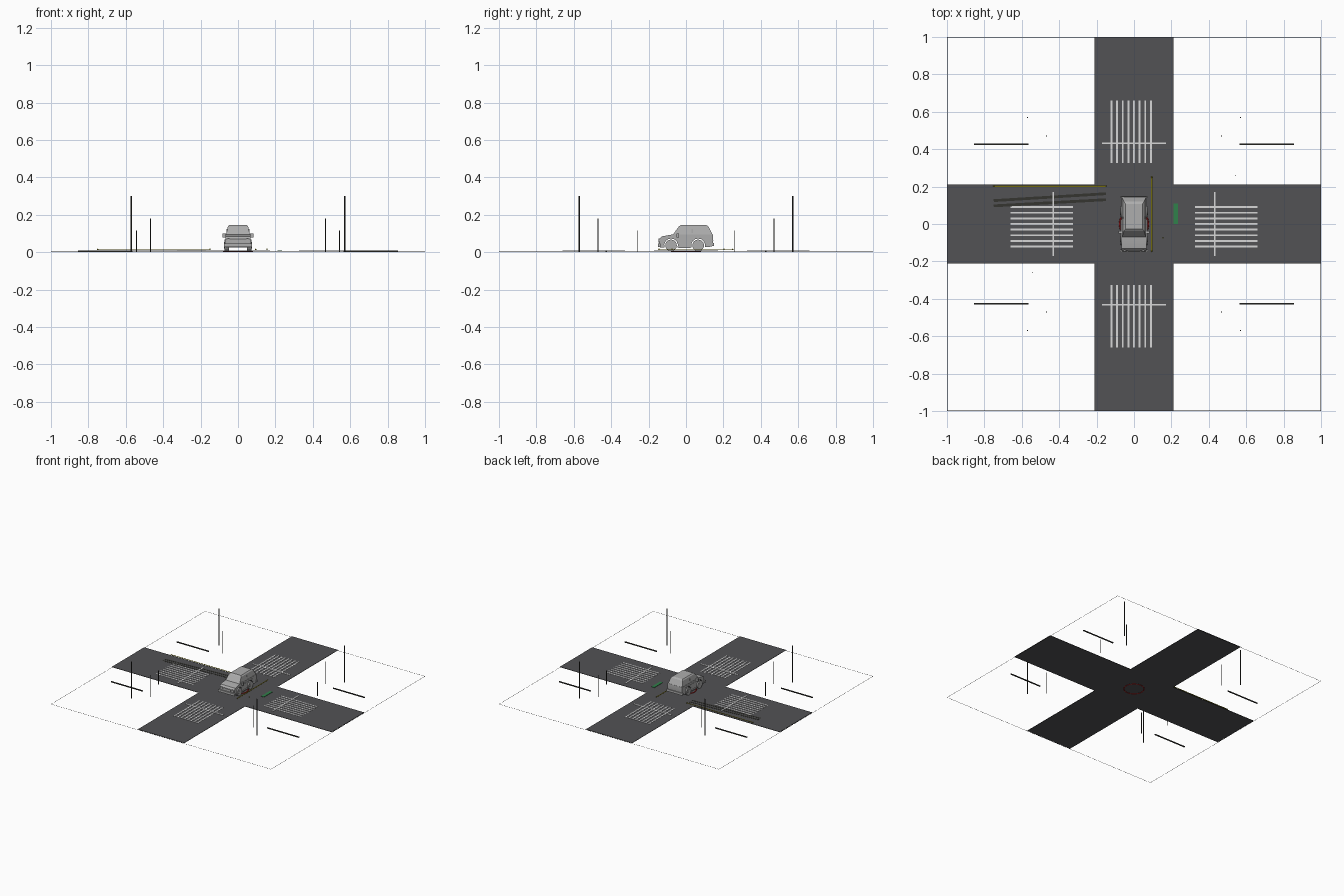
import bpy, bmesh, math
from mathutils import Vector, Matrix

if "Cube" in bpy.data.objects:
    bpy.data.objects.remove(bpy.data.objects["Cube"])


def material(name, r, g, b):
    m = bpy.data.materials.new(name)
    m.diffuse_color = (r, g, b, 1)
    m.use_nodes = True
    m.node_tree.nodes["Principled BSDF"].inputs["Base Color"].default_value = m.diffuse_color
    return m


ASPHALT = material("asphalt", 0.085, 0.085, 0.09)
WHITE = material("road_white", 0.68, 0.68, 0.68)
GREY = material("car_grey", 0.42, 0.42, 0.42)
DARK = material("dark_metal", 0.035, 0.035, 0.03)
YELLOW = material("yellow", 0.42, 0.36, 0.01)
GREEN = material("green", 0.03, 0.22, 0.07)
RED = material("red", 0.35, 0.01, 0.01)


def finish(name, bm, mat, smooth=False):
    bmesh.ops.recalc_face_normals(bm, faces=bm.faces)
    me = bpy.data.meshes.new(name)
    bm.to_mesh(me)
    bm.free()
    me.materials.append(mat)
    ob = bpy.data.objects.new(name, me)
    bpy.context.collection.objects.link(ob)
    if smooth:
        bpy.ops.object.select_all(action="DESELECT")
        ob.select_set(True)
        bpy.context.view_layer.objects.active = ob
        bpy.ops.object.shade_smooth_by_angle(angle=math.radians(35))
    return ob


def boxes(name, spans, mat):
    """Several boxes in one object, each (x0, x1, y0, y1, z0, z1)."""
    bm = bmesh.new()
    for x0, x1, y0, y1, z0, z1 in spans:
        m = (Matrix.Translation(((x0 + x1) / 2, (y0 + y1) / 2, (z0 + z1) / 2))
             @ Matrix.Diagonal((x1 - x0, y1 - y0, z1 - z0, 1)))
        bmesh.ops.create_cube(bm, size=1, matrix=m)
    return finish(name, bm, mat)


def cylinder(bm, centre, radius, depth, axis="Z", segments=12):
    rot = Matrix.Rotation(math.pi / 2, 4, "Y") if axis == "X" else (
        Matrix.Rotation(math.pi / 2, 4, "X") if axis == "Y" else Matrix())
    bmesh.ops.create_cone(bm, cap_ends=True, segments=segments, radius1=radius, radius2=radius,
                          depth=depth, matrix=Matrix.Translation(centre) @ rot)


def strip(name, a, b, width, z, mat, thick=0.001):
    """Flat band on the ground from a to b."""
    a, b = Vector(a), Vector(b)
    d, mid = b - a, (a + b) / 2
    bm = bmesh.new()
    m = (Matrix.Translation((mid.x, mid.y, z)) @ Matrix.Rotation(math.atan2(d.y, d.x), 4, "Z")
         @ Matrix.Diagonal((d.length, width, thick, 1)))
    bmesh.ops.create_cube(bm, size=1, matrix=m)
    return finish(name, bm, mat)


# Crossing roads, one outline so the middle is shared
bm = bmesh.new()
w = 0.21
outline = []
for k in range(4):
    r = Matrix.Rotation(k * math.pi / 2, 3, "Z")
    outline += [r @ Vector(p) for p in ((w, -w, 0.003), (1, -w, 0.003), (1, w, 0.003))]
face = bm.faces.new([bm.verts.new(p) for p in outline])
ext = bmesh.ops.extrude_face_region(bm, geom=[face])
bmesh.ops.translate(bm, vec=(0, 0, 0.003),
                    verts=[v for v in ext["geom"] if isinstance(v, bmesh.types.BMVert)])
finish("crossroads", bm, ASPHALT)

# Crosswalk stripes with a stop line over each road arm
marks = []
for s in (-1, 1):
    n0, n1 = sorted((s * 0.325, s * 0.66))
    for i in range(8):
        c = -0.12 + 0.03 * i
        marks.append((c - 0.005, c + 0.005, n0, n1, 0.005, 0.0075))
        marks.append((n0, n1, c - 0.005, c + 0.005, 0.005, 0.0075))
    c = s * 0.432
    marks.append((-0.17, 0.17, c - 0.005, c + 0.005, 0.005, 0.0085))
    marks.append((c - 0.005, c + 0.005, -0.17, 0.17, 0.005, 0.0085))
boxes("crosswalk_markings", marks, WHITE)

# Skid marks
strip("skid_mark_outer", (-0.75, 0.125), (-0.15, 0.162), 0.015, 0.0075, DARK)
strip("skid_mark_inner", (-0.75, 0.097), (-0.15, 0.13), 0.015, 0.0075, DARK)

# Yellow measuring lines with end beads
for name, a, b in (("yellow_line_west", (-0.75, 0.203), (-0.15, 0.203)),
                   ("yellow_line_middle", (0.095, -0.145), (0.095, 0.25))):
    strip(name, a, b, 0.008, 0.015, YELLOW)
bm = bmesh.new()
for x, y in ((-0.75, 0.203), (-0.15, 0.203), (0.095, -0.145), (0.095, 0.25), (0.155, -0.075)):
    bmesh.ops.create_uvsphere(bm, u_segments=8, v_segments=6, radius=0.004,
                              matrix=Matrix.Translation((x, y, 0.015)))
finish("line_beads", bm, YELLOW)

# Green patch beside the car
boxes("green_patch", [(0.211, 0.236, 0.0, 0.11, 0.006, 0.009)], GREEN)

# Red ring under the car
bm = bmesh.new()
N, M, R, T = 40, 8, 0.076, 0.005
rings = [[bm.verts.new(((R + T * math.cos(q)) * math.cos(p), (R + T * math.cos(q)) * math.sin(p),
                        0.005 + T * math.sin(q)))
          for q in (2 * math.pi * j / M for j in range(M))]
         for p in (2 * math.pi * i / N for i in range(N))]
for i in range(N):
    for j in range(M):
        a, b, k = rings[i], rings[(i + 1) % N], (j + 1) % M
        bm.faces.new((a[j], b[j], b[k], a[k]))
finish("red_ring", bm, RED, True)

# Posts of three heights
bm = bmesh.new()
for sx in (-1, 1):
    for sy in (-1, 1):
        cylinder(bm, (sx * 0.57, sy * 0.57, 0.15), 0.0035, 0.30)
        cylinder(bm, (sx * 0.468, sy * 0.47, 0.09), 0.003, 0.18)
    cylinder(bm, (sx * 0.542, sx * 0.258, 0.058), 0.0022, 0.115)
finish("posts", bm, DARK, True)

# Low kerb bars and the hairline border of the plot
boxes("kerb_bars", [(sx * 0.71 - 0.145, sx * 0.71 + 0.145, sy * 0.427 - 0.0035, sy * 0.427 + 0.0035, 0.002, 0.01)
                    for sx in (-1, 1) for sy in (-1, 1)], DARK)
h = 0.0008
boxes("plot_border", [(-1, 1, s - h, s + h, 0, 0.001) for s in (h - 1, 1 - h)]
      + [(s - h, s + h, -1, 1, 0, 0.001) for s in (h - 1, 1 - h)], DARK)

# Car body: side profile with wheel arches, drawn across the width
WHEELS, ARCH, AXLE = (-0.08, 0.065), 0.037, 0.036
profile = [(-0.14, 0.026)]
for wy in WHEELS:
    a0 = math.asin((AXLE - 0.026) / ARCH)
    for i in range(9):
        a = math.pi + a0 - (math.pi + 2 * a0) * i / 8
        profile.append((wy + ARCH * math.cos(a), AXLE + ARCH * math.sin(a)))
profile += [(0.14, 0.03), (0.146, 0.06), (0.143, 0.095), (-0.07, 0.095), (-0.13, 0.084), (-0.142, 0.07)]
bm = bmesh.new()
face = bm.faces.new([bm.verts.new((-0.066, y, z)) for y, z in profile])
ext = bmesh.ops.extrude_face_region(bm, geom=[face])
bmesh.ops.translate(bm, vec=(0.132, 0, 0),
                    verts=[v for v in ext["geom"] if isinstance(v, bmesh.types.BMVert)])
finish("car_body", bm, GREY, True)

# Cabin: stacked rectangles narrowing to the roof
bm = bmesh.new()
levels = [(0.064, -0.07, 0.142, 0.094), (0.054, -0.038, 0.12, 0.137), (0.046, -0.028, 0.108, 0.145)]
loops = [[bm.verts.new(p) for p in ((-x, f, z), (x, f, z), (x, b, z), (-x, b, z))] for x, f, b, z in levels]
for lo, hi in zip(loops, loops[1:]):
    for i in range(4):
        bm.faces.new((lo[i], lo[(i + 1) % 4], hi[(i + 1) % 4], hi[i]))
bm.faces.new(loops[0])
bm.faces.new(loops[-1])
# Window panes set slightly into the cabin sides
bm.faces.ensure_lookup_table()
bmesh.ops.inset_individual(bm, faces=bm.faces[:4], thickness=0.006, depth=-0.002)
finish("cabin", bm, GREY)

# Wheels and hubs
bm = bmesh.new()
for s in (-1, 1):
    for wy in WHEELS:
        cylinder(bm, (s * 0.06, wy, AXLE), 0.031, 0.024, "X", 24)
        cylinder(bm, (s * 0.072, wy, AXLE), 0.017, 0.004, "X", 16)
finish("wheels", bm, GREY, True)

# Bumpers, door mirrors, sills, door pillars and roof rails
trim = [(-0.075, 0.075, -0.15, -0.136, 0.028, 0.046), (-0.072, 0.072, 0.138, 0.15, 0.032, 0.05),
        (-0.035, 0.035, -0.146, -0.138, 0.052, 0.068)]
for s in (-1, 1):
    for x0, x1, y0, y1, z0, z1 in ((0.062, 0.083, -0.052, -0.038, 0.078, 0.1),
                                   (0.062, 0.073, -0.04, 0.025, 0.022, 0.03),
                                   (0.056, 0.062, 0.03, 0.037, 0.094, 0.125),
                                   (0.064, 0.068, -0.055, 0.1, 0.074, 0.079)):
        trim.append((*sorted((s * x0, s * x1)), y0, y1, z0, z1))
boxes("car_trim", trim, GREY)

# Headlights
bm = bmesh.new()
for s in (-1, 1):
    cylinder(bm, (s * 0.05, -0.142, 0.062), 0.011, 0.01, "Y", 16)
finish("headlights", bm, GREY, True)
